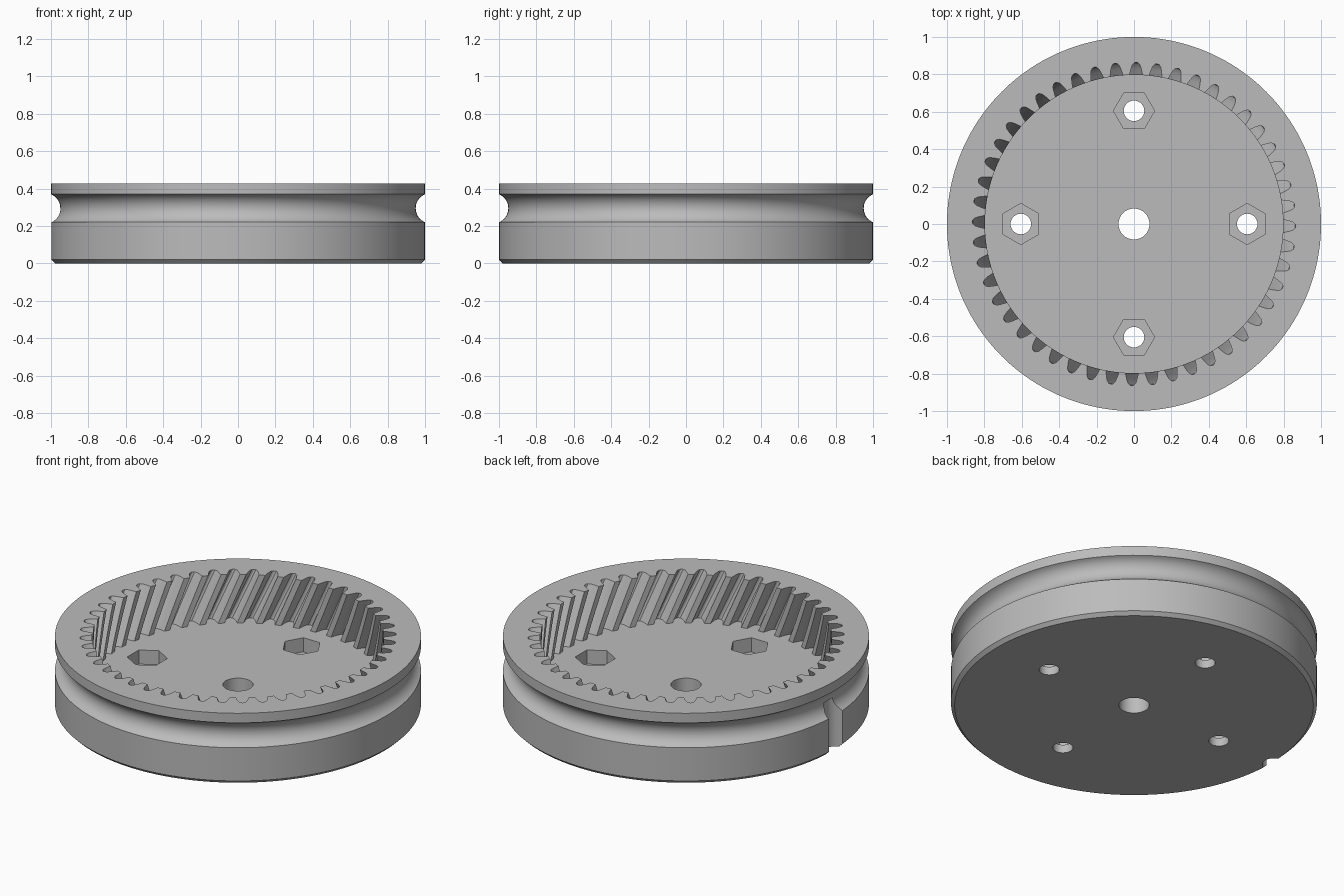
import bpy, bmesh, math
from mathutils import Vector

if "Cube" in bpy.data.objects:
    bpy.data.objects.remove(bpy.data.objects["Cube"])

HEIGHT, FLOOR, POCKET = 0.428, 0.135, 0.05
TEETH, TWIST = 48, 0.15
BOLT_CIRCLE, BOLT_R, NUT_R = 0.605, 0.055, 0.11
TAU = 2 * math.pi

grey = bpy.data.materials.new("plain grey")
grey.use_nodes = True
grey.diffuse_color = (0.5, 0.5, 0.5, 1)
grey.node_tree.nodes["Principled BSDF"].inputs["Base Color"].default_value = (0.5, 0.5, 0.5, 1)


def loft(name, rings):
    """Solid through a stack of closed point rings, capped at both ends."""
    bm = bmesh.new()
    loops = [[bm.verts.new(p) for p in ring] for ring in rings]
    for a, b in zip(loops, loops[1:]):
        for i in range(len(a)):
            j = (i + 1) % len(a)
            bm.faces.new((a[i], a[j], b[j], b[i]))
    bm.faces.new(loops[0][::-1])
    bm.faces.new(loops[-1])
    bmesh.ops.recalc_face_normals(bm, faces=bm.faces)
    mesh = bpy.data.meshes.new(name)
    bm.to_mesh(mesh)
    bm.free()
    obj = bpy.data.objects.new(name, mesh)
    bpy.context.collection.objects.link(obj)
    mesh.materials.append(grey)
    return obj


def circle(r, z, n, x=0, y=0, phase=0):
    return [Vector((x + r * math.cos(phase + TAU * i / n),
                    y + r * math.sin(phase + TAU * i / n), z)) for i in range(n)]


def prism(name, r, z0, z1, n, x=0, y=0, phase=0):
    return loft(name, [circle(r, z, n, x, y, phase) for z in (z0, z1)])


# Disc with a chamfered foot and a round rope groove
profile = [(0.98, 0), (1, 0.02)]
groove_r, groove_x, groove_z = 0.081, 1.031, 0.295
sweep = math.acos((groove_x - 1) / groove_r)
for k in range(17):
    a = -sweep + 2 * sweep * k / 16
    profile.append((groove_x - groove_r * math.cos(a), groove_z + groove_r * math.sin(a)))
profile.append((1, HEIGHT))
pulley = loft("ring_gear_pulley", [circle(r, z, 160) for r, z in profile])

# Helical tooth ring cutter: one tooth space repeated, twisted with height
space = [(-0.044, 0.797), (-0.034, 0.828), (-0.025, 0.85), (-0.013, 0.862), (0, 0.865),
         (0.013, 0.862), (0.025, 0.85), (0.034, 0.828), (0.044, 0.797), (0.0655, 0.797)]


def gear_ring(z):
    turn = math.pi / 2 - 0.014 + TWIST * (HEIGHT - z) / (HEIGHT - FLOOR)
    points = []
    for t in range(TEETH):
        for offset, r in space:
            a = turn + TAU * t / TEETH + offset
            points.append(Vector((r * math.cos(a), r * math.sin(a), z)))
    return points


layers = 9
top = HEIGHT + 0.03
cutters = [loft("tooth_cutter", [gear_ring(FLOOR + (top - FLOOR) * k / layers)
                                 for k in range(layers + 1)])]

# Axle hole, bolt holes with hexagonal nut pockets
cutters.append(prism("axle_cutter", 0.083, -0.1, 0.2, 48))
for k in range(4):
    a = k * TAU / 4
    x, y = BOLT_CIRCLE * math.cos(a), BOLT_CIRCLE * math.sin(a)
    cutters.append(prism("bolt_cutter", BOLT_R, -0.1, 0.2, 32, x, y))
    cutters.append(prism("nut_cutter", NUT_R, POCKET, 0.2, 6, x, y, a + TAU / 4))

# Rope notch in the rim, from the foot up into the groove
cutters.append(prism("notch_cutter", 0.065, -0.1, groove_z, 32, -1))

bpy.context.view_layer.objects.active = pulley
for cutter in cutters:
    cutter.hide_render = True
    mod = pulley.modifiers.new("cut", "BOOLEAN")
    mod.operation = "DIFFERENCE"
    mod.solver = "EXACT"
    mod.object = cutter
    bpy.ops.object.modifier_apply(modifier=mod.name)
    bpy.data.objects.remove(cutter)

# Smooth the round walls, keep edges sharp
bpy.ops.object.select_all(action="DESELECT")
pulley.select_set(True)
bpy.ops.object.shade_smooth_by_angle(angle=math.radians(25))
